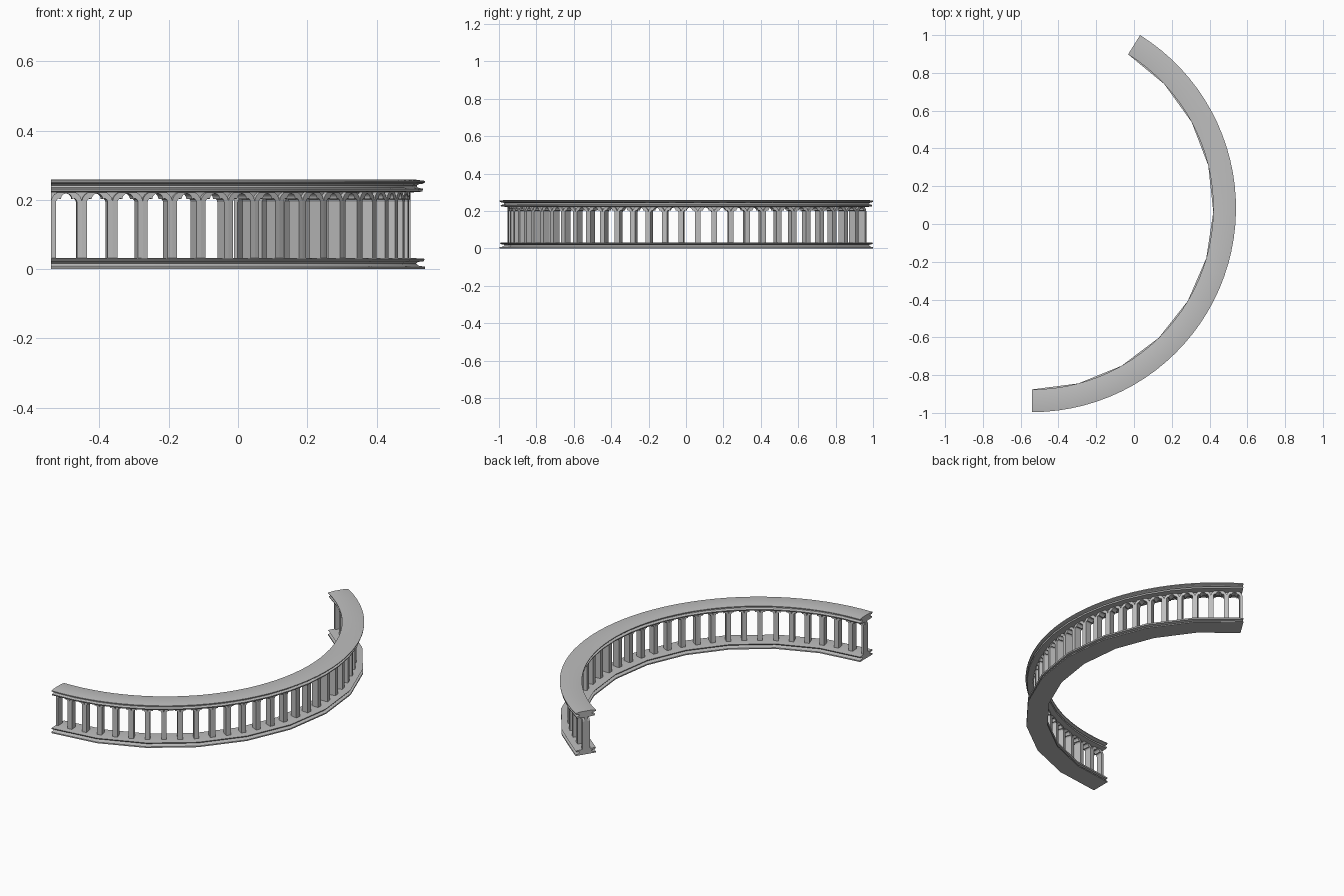
import bpy, bmesh, math

cube = bpy.data.objects.get("Cube")
if cube:
    bpy.data.objects.remove(cube, do_unlink=True)

CX, CY, RADIUS = -0.54, 0.084, 1.02
START, END = math.radians(-90), math.radians(58)
BAYS = 30
BAY_ANGLE = (END - START) / BAYS
HALF = BAY_ANGLE * RADIUS / 2

stone = bpy.data.materials.new("grey_stone")
stone.use_nodes = True
GREY = (0.52, 0.52, 0.52, 1)
stone.diffuse_color = GREY
bsdf = next(n for n in stone.node_tree.nodes if n.type == "BSDF_PRINCIPLED")
bsdf.inputs["Base Color"].default_value = GREY


def on_arc(angle, offset, z):
    r = RADIUS + offset
    return (CX + r * math.cos(angle), CY + r * math.sin(angle), z)


def finish(bm, name, smooth=None):
    bmesh.ops.recalc_face_normals(bm, faces=bm.faces)
    mesh = bpy.data.meshes.new(name)
    bm.to_mesh(mesh)
    bm.free()
    mesh.materials.append(stone)
    ob = bpy.data.objects.new(name, mesh)
    bpy.context.collection.objects.link(ob)
    if smooth:
        bpy.ops.object.select_all(action="DESELECT")
        ob.select_set(True)
        bpy.context.view_layer.objects.active = ob
        bpy.ops.object.shade_smooth_by_angle(angle=math.radians(smooth))


def sweep(name, half_profile, segments):
    """Mirror a half profile (offset, z) and sweep it round the arc."""
    profile = half_profile + [(-o, z) for o, z in reversed(half_profile)]
    bm = bmesh.new()
    rings = []
    for i in range(segments + 1):
        a = START + (END - START) * i / segments
        rings.append([bm.verts.new(on_arc(a, o, z)) for o, z in profile])
    n = len(profile)
    for r0, r1 in zip(rings, rings[1:]):
        for j in range(n):
            k = (j + 1) % n
            bm.faces.new((r0[j], r0[k], r1[k], r1[j]))
    bm.faces.new(rings[0])
    bm.faces.new(rings[-1])
    finish(bm, name, 30)


def add_plate(bm, mid_angle, outline, inner, outer):
    """Extrude an upright outline (u, z) radially, bent along the arc."""
    back, front = [[bm.verts.new(on_arc(mid_angle + u / RADIUS, d, z))
                    for u, z in outline] for d in (inner, outer)]
    bm.faces.new(back)
    bm.faces.new(front)
    for j in range(len(outline)):
        k = (j + 1) % len(outline)
        bm.faces.new((back[j], back[k], front[k], front[j]))


# Moulded rails: the lower ones are faceted, the coping is smooth
sweep("base_rail", [(0.06, 0), (0.06, 0.007), (0.042, 0.010), (0.034, 0.017),
                    (0.040, 0.021), (0.056, 0.023), (0.06, 0.030), (0.03, 0.032)], 10)
sweep("upper_moulding", [(0.026, 0.222), (0.052, 0.224), (0.055, 0.232),
                         (0.038, 0.236), (0.036, 0.242), (0.052, 0.249)], 20)
sweep("coping", [(0.052, 0.246), (0.06, 0.250), (0.06, 0.255), (0.03, 0.259)], 40)

# One bay: half pillars joined by a rounded hood with a trefoil opening
hood = [(HALF, 0.030), (HALF, 0.197), (0.041, 0.207), (0.035, 0.215),
        (0.027, 0.221), (0.016, 0.224)]
trefoil = [(0.030, 0.030), (0.030, 0.194), (0.028, 0.200), (0.023, 0.204),
           (0.016, 0.203), (0.014, 0.210), (0.009, 0.216), (0.003, 0.218)]


def mirrored(points):
    return [(-u, z) for u, z in points]


frame = hood + mirrored(hood)[::-1] + mirrored(trefoil) + trefoil[::-1]
spandrel = hood[1:] + [(HALF, 0.224)]

arches = bmesh.new()
fillers = bmesh.new()
for i in range(BAYS):
    mid = START + (i + 0.5) * BAY_ANGLE
    add_plate(arches, mid, frame, -0.024, 0.018)
    for outline in (spandrel, mirrored(spandrel)):
        add_plate(fillers, mid, outline, -0.012, 0.006)
finish(arches, "trefoil_arcade")
finish(fillers, "spandrel_panels")
